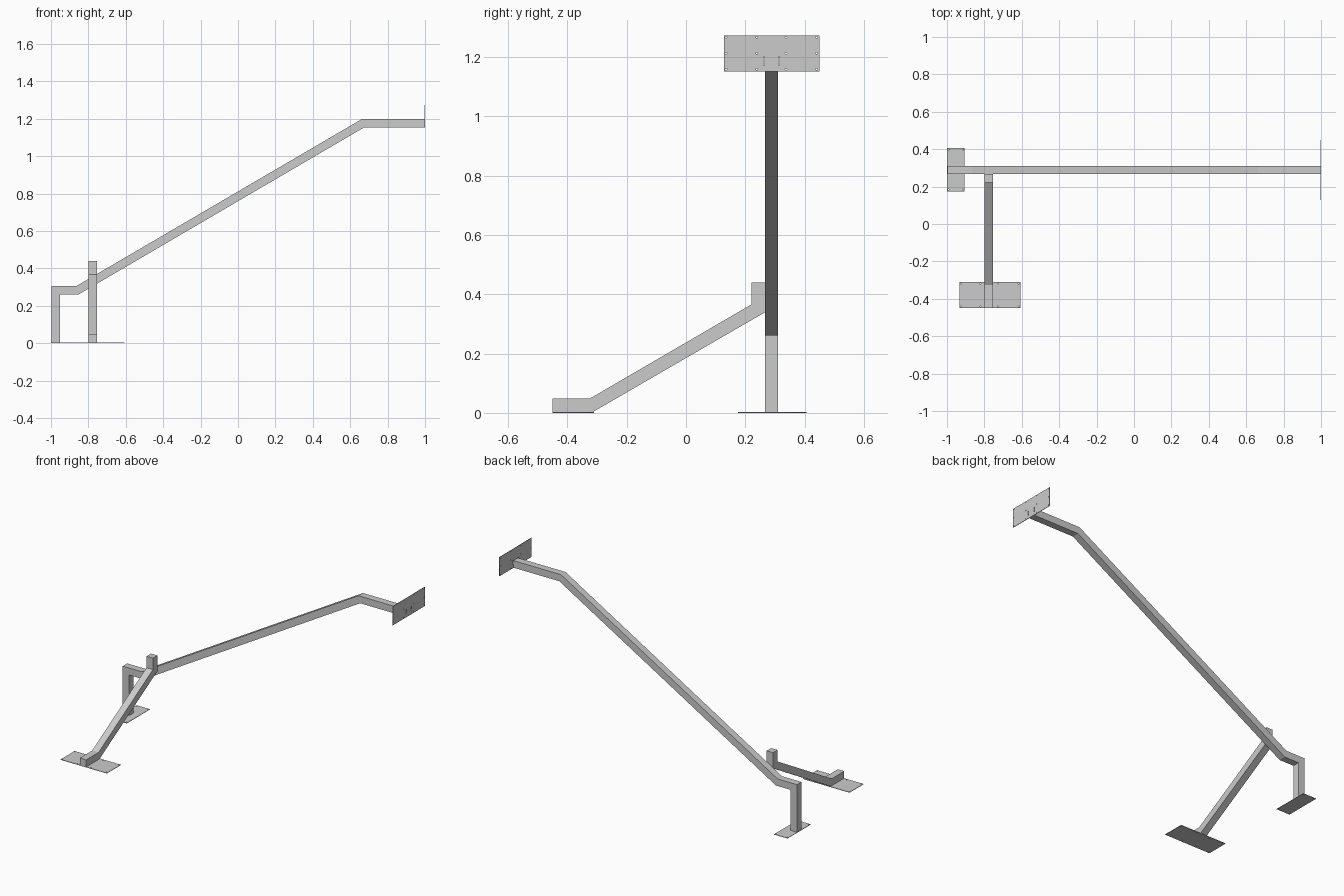
import bpy, bmesh
from math import cos, sin, pi
from mathutils import Matrix, Vector

if "Cube" in bpy.data.objects:
    bpy.data.objects.remove(bpy.data.objects["Cube"])

T = 0.003    # plate thickness
W = 0.045    # square tube width
S = 0.003    # hole radius


def extrude_profile(name, points, offset):
    """Solid tube made from a side profile pushed along offset."""
    bm = bmesh.new()
    face = bm.faces.new([bm.verts.new(p) for p in points])
    res = bmesh.ops.extrude_face_region(bm, geom=[face])
    moved = [g for g in res["geom"] if isinstance(g, bmesh.types.BMVert)]
    bmesh.ops.translate(bm, verts=moved, vec=offset)
    bmesh.ops.recalc_face_normals(bm, faces=bm.faces)
    mesh = bpy.data.meshes.new(name)
    bm.to_mesh(mesh)
    bm.free()
    ob = bpy.data.objects.new(name, mesh)
    bpy.context.collection.objects.link(ob)
    return ob


def rect(u0, u1, v0, v1):
    return [(u0, v0), (u1, v0), (u1, v1), (u0, v1)]


def circle(u, v, r=S, n=12):
    return [(u + r * cos(2 * pi * i / n), v + r * sin(2 * pi * i / n)) for i in range(n)]


def plate(name, outline, holes, matrix):
    """Flat filled curve with holes, turned into a mesh."""
    cu = bpy.data.curves.new(name, 'CURVE')
    cu.dimensions = '2D'
    cu.fill_mode = 'BOTH'
    cu.extrude = T / 2
    for loop in [outline] + holes:
        sp = cu.splines.new('POLY')
        sp.points.add(len(loop) - 1)
        for p, (u, v) in zip(sp.points, loop):
            p.co = (u, v, 0, 1)
        sp.use_cyclic_u = True
    ob = bpy.data.objects.new(name, cu)
    bpy.context.collection.objects.link(ob)
    ob.matrix_world = matrix
    bpy.ops.object.select_all(action='DESELECT')
    ob.select_set(True)
    bpy.context.view_layer.objects.active = ob
    bpy.ops.object.convert(target='MESH')


# Long bent rail with its rear post
rail = [(-0.998, T), (-0.998 + W, T), (-0.998 + W, 0.261), (-0.851, 0.261),
        (0.674, 1.153), (1 - T, 1.153), (1 - T, 1.198), (0.662, 1.198),
        (-0.863, 0.306), (-0.998, 0.306)]
extrude_profile("main_rail", [(x, 0.266, z) for x, z in rail], Vector((0, W, 0)))

# Side brace with foot and upright stub against the rail
brace = [(-0.45, T), (-0.314, T), (0.266, 0.339), (0.266, 0.439),
         (0.221, 0.439), (0.221, 0.366), (-0.325, T + W), (-0.45, T + W)]
extrude_profile("side_brace", [(-0.799, y, z) for y, z in brace], Vector((W, 0, 0)))

# Wall plate: bolt grid and two tab slots
wall_holes = [circle(y, z) for y in (0.135, 0.239, 0.337, 0.441)
              for z in (1.159, 1.213, 1.267)]
wall_holes += [rect(y - 0.002, y + 0.002, 1.172, 1.202) for y in (0.263, 0.314)]
to_yz = Matrix(((0, 0, 1, 1 - T / 2), (1, 0, 0, 0), (0, 1, 0, 0), (0, 0, 0, 1)))
plate("wall_plate", rect(0.128, 0.45, 1.152, 1.273), wall_holes, to_yz)

# Floor plates under the brace foot and the rear post
flat = Matrix.Translation((0, 0, T / 2))
foot_holes = [circle(x, y) for x in (-0.926, -0.822, -0.726, -0.616)
              for y in (-0.441, -0.319)]
plate("brace_foot_plate", rect(-0.934, -0.608, -0.45, -0.31), foot_holes, flat)
post_holes = [circle(x, y) for x in (-0.991, -0.914) for y in (0.184, 0.397)]
plate("post_foot_plate", rect(-1.0, -0.906, 0.175, 0.407), post_holes, flat)
